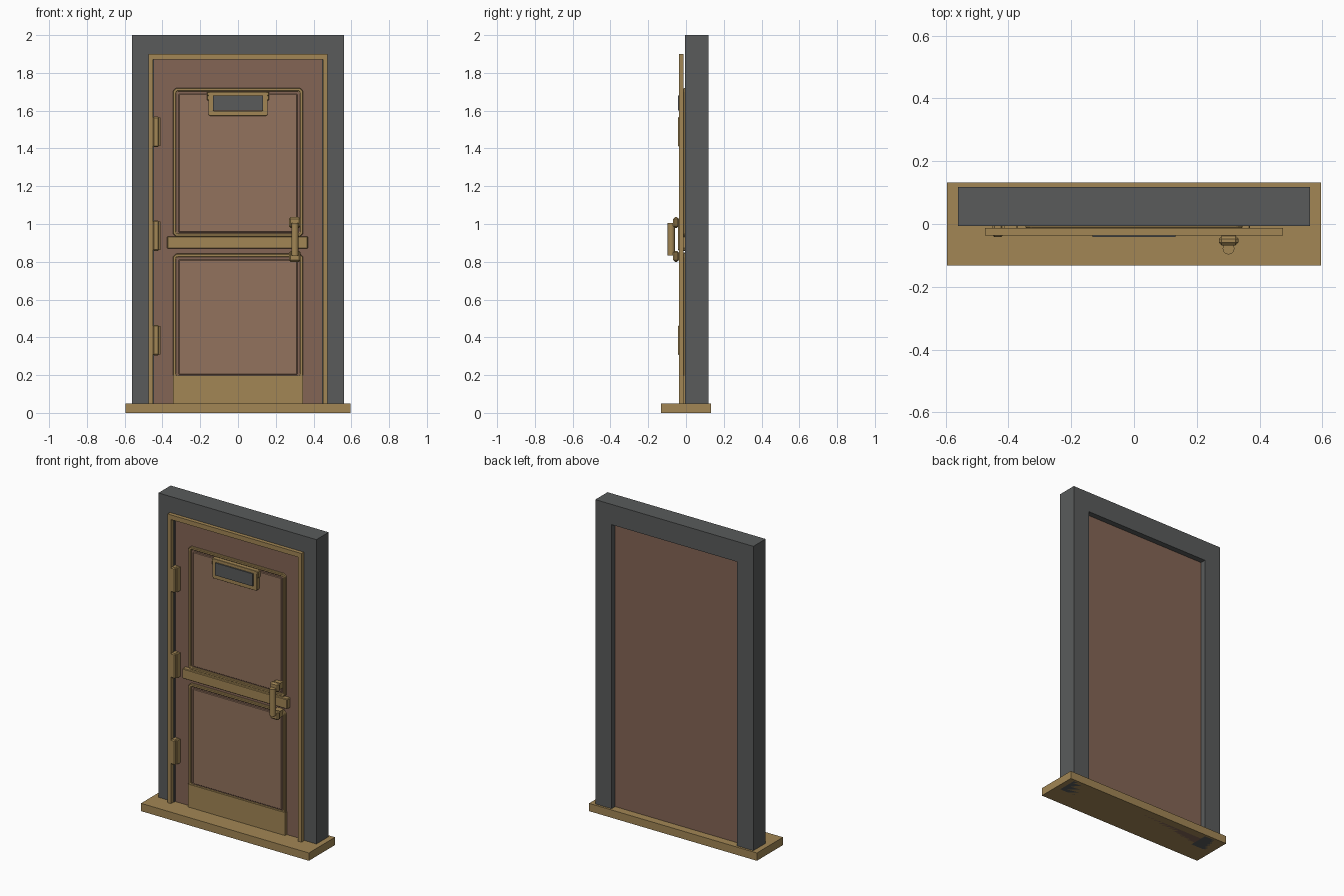
import bpy, bmesh, math

if "Cube" in bpy.data.objects:
    bpy.data.objects.remove(bpy.data.objects["Cube"])


def material(name, rgb):
    m = bpy.data.materials.new(name)
    m.diffuse_color = (*rgb, 1)
    m.use_nodes = True
    m.node_tree.nodes["Principled BSDF"].inputs["Base Color"].default_value = m.diffuse_color
    return m


BRASS = material("brass", (0.36, 0.24, 0.09))
WOOD = material("wood", (0.23, 0.13, 0.09))
PANEL = material("panel_wood", (0.29, 0.17, 0.11))
STONE = material("dark_grey", (0.10, 0.105, 0.105))


def finish(name, bm, mat, bevel=0, segments=1):
    bmesh.ops.recalc_face_normals(bm, faces=bm.faces)
    me = bpy.data.meshes.new(name)
    bm.to_mesh(me)
    bm.free()
    ob = bpy.data.objects.new(name, me)
    bpy.context.collection.objects.link(ob)
    me.materials.append(mat)
    if bevel:
        mod = ob.modifiers.new("Bevel", "BEVEL")
        mod.width, mod.segments = bevel, segments
    return ob


def box(name, x, y, z, mat, bevel=0):
    bm = bmesh.new()
    bmesh.ops.create_cube(bm, size=1)
    for v in bm.verts:
        v.co = [(a + b) / 2 + c * (b - a) for (a, b), c in zip((x, y, z), v.co)]
    return finish(name, bm, mat, bevel)


def outline(x0, x1, z0, z1, c):
    # rectangle with clipped corners
    return [(x0 + c, z0), (x1 - c, z0), (x1, z0 + c), (x1, z1 - c),
            (x1 - c, z1), (x0 + c, z1), (x0, z1 - c), (x0, z0 + c)]


def ring(name, x, z, w, y, mat, c=0.016, bevel=0):
    # picture-frame style moulding of width w
    outer = outline(*x, *z, c)
    inner = outline(x[0] + w, x[1] - w, z[0] + w, z[1] - w, c * 0.4)
    bm = bmesh.new()
    loops = [[bm.verts.new((px, py, pz)) for px, pz in pts]
             for pts, py in ((outer, y[1]), (outer, y[0]), (inner, y[0]), (inner, y[1]))]
    for i in range(4):
        a, b = loops[i], loops[(i + 1) % 4]
        for k in range(8):
            j = (k + 1) % 8
            bm.faces.new((a[k], a[j], b[j], b[k]))
    return finish(name, bm, mat, bevel)


# stone surround: an upside-down U
pts = [(-.56, 0), (-.56, 2), (.56, 2), (.56, 0), (.445, 0), (.445, 1.87), (-.445, 1.87), (-.445, 0)]
bm = bmesh.new()
face = bm.faces.new([bm.verts.new((x, -.006, z)) for x, z in pts])
ext = bmesh.ops.extrude_face_region(bm, geom=[face])
bmesh.ops.translate(bm, vec=(0, .124, 0), verts=[v for v in ext["geom"] if isinstance(v, bmesh.types.BMVert)])
finish("door_surround", bm, STONE)

# sill and door leaf
box("sill", (-.595, .595), (-.132, .132), (0, .05), BRASS)
box("door_leaf", (-.445, .445), (.002, .082), (0, 1.87), WOOD)

# brass trim around the opening
for side, s in (("left", -1), ("right", 1)):
    box("trim_" + side, tuple(sorted((s * .45, s * .475))), (-.036, -.012), (.05, 1.87), BRASS)
box("trim_head", (-.475, .475), (-.036, -.012), (1.87, 1.9), BRASS)

# two panels with mouldings
for label, z0, z1 in (("upper", .932, 1.72), ("lower", .18, .843)):
    ring(label + "_moulding", (-.345, .345), (z0, z1), .018, (-.014, .004), BRASS, bevel=.004)
    box(label + "_panel_bed", (-.328, .328), (-.002, .004), (z0 + .016, z1 - .016), WOOD)
    box(label + "_panel", (-.314, .314), (-.008, .004), (z0 + .024, z1 - .032), PANEL, .003)

# kick plate and push bar
box("kick_plate", (-.345, .345), (-.016, .004), (.05, .197), BRASS)
box("push_bar", (-.375, .37), (-.03, .004), (.87, .935), BRASS, .004)

# viewing slot
ring("slot_frame", (-.157, .157), (1.573, 1.70), .026, (-.034, .004), BRASS, c=.006, bevel=.003)
box("slot_hood", (-.165, .165), (-.034, -.004), (1.678, 1.70), BRASS, .004)
for side, s in (("left", -1), ("right", 1)):
    box("slot_lug_" + side, tuple(sorted((s * .135, s * .165))), (-.03, -.004), (1.655, 1.69), BRASS, .004)
box("slot_shutter", (-.132, .132), (-.042, 0), (1.60, 1.68), STONE)

# hinges
for i, zc in enumerate((.385, .938, 1.488)):
    box(f"hinge_{i + 1}", (-.45, -.418), (-.042, .004), (zc - .08, zc + .08), BRASS, .006)
    box(f"hinge_leaf_{i + 1}", (-.43, -.41), (-.03, .004), (zc - .076, zc + .076), BRASS)

# pull handle: two brackets and a round grip
for label, z0, z1 in (("top", .98, 1.036), ("bottom", .80, .857)):
    box("handle_bracket_" + label, (.27, .332), (-.068, -.038), (z0, z1), BRASS, .009)
    box("handle_neck_" + label, (.278, .324), (-.042, .004), (z0 + .008, z1 - .008), BRASS)
bm = bmesh.new()
bmesh.ops.create_cone(bm, cap_ends=True, segments=12, radius1=.019, radius2=.019, depth=.172)
bmesh.ops.translate(bm, vec=(.301, -.078, .92), verts=bm.verts)
grip = finish("handle_grip", bm, BRASS)
bpy.ops.object.select_all(action="DESELECT")
bpy.context.view_layer.objects.active = grip
grip.select_set(True)
bpy.ops.object.shade_smooth_by_angle(angle=math.radians(40))
